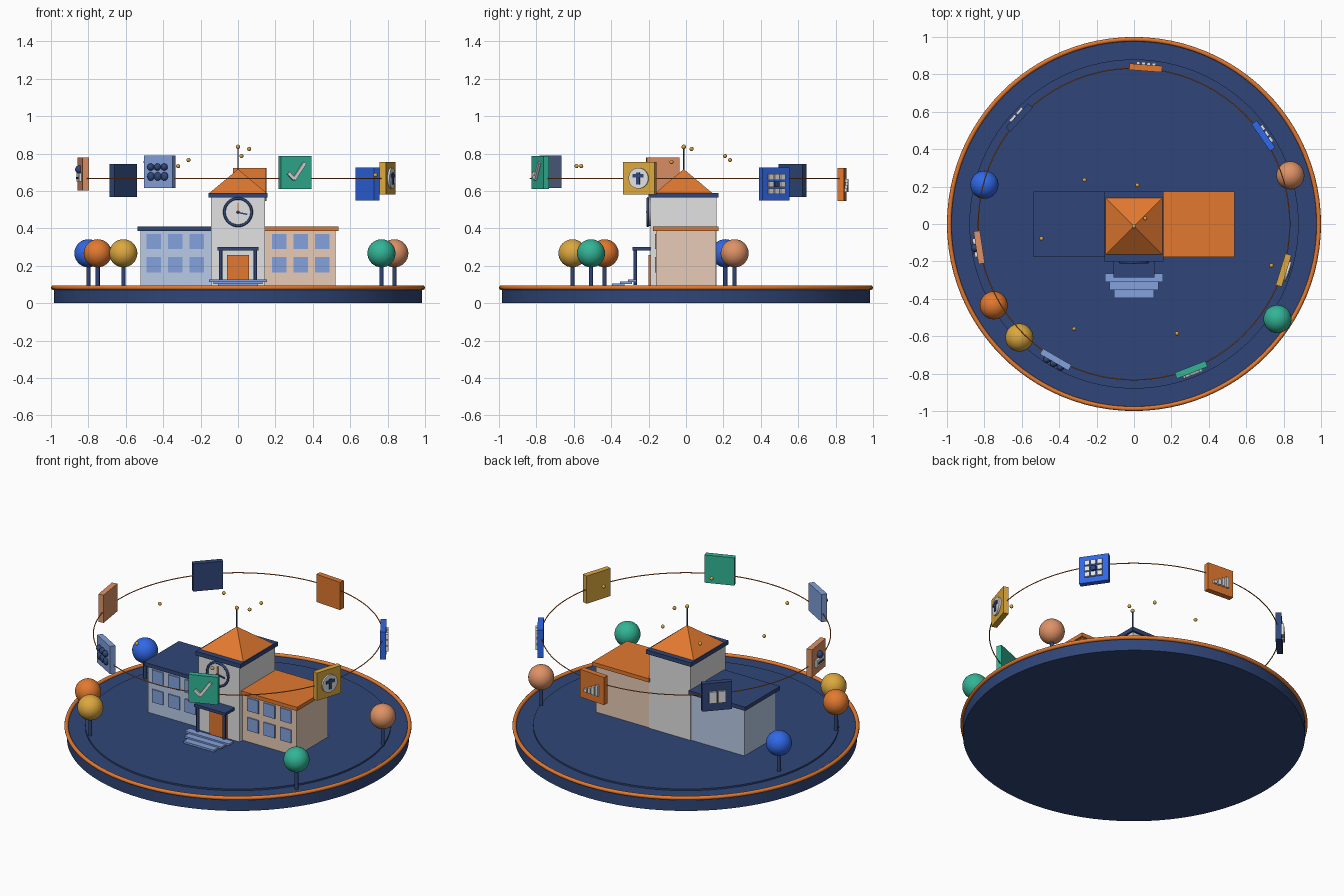
import bpy, math
from mathutils import Matrix, Vector

if "Cube" in bpy.data.objects:
    bpy.data.objects.remove(bpy.data.objects["Cube"])


def material(name, rgb):
    m = bpy.data.materials.new(name)
    lin = [(c / 255 / 12.92) if c < 11 else ((c / 255 + 0.055) / 1.055) ** 2.4 for c in rgb]
    m.diffuse_color = (*lin, 1)
    m.use_nodes = True
    m.node_tree.nodes["Principled BSDF"].inputs["Base Color"].default_value = m.diffuse_color
    return m


NAVY = material("navy", (48, 70, 120))
ORANGE = material("orange", (226, 121, 48))
BLUE = material("royal blue", (48, 104, 230))
TEAL = material("teal", (50, 180, 150))
GOLD = material("gold", (220, 168, 62))
COPPER = material("copper", (222, 146, 102))
SKY = material("periwinkle", (132, 162, 220))
WHITE = material("off white", (226, 226, 226))
PALE_BLUE = material("pale blue", (186, 204, 232))
PEACH = material("pale peach", (232, 204, 184))
ID = Matrix.Identity(4)


def finish(name, mat, m, smooth=False):
    o = bpy.context.object
    o.name = name
    o.data.materials.append(mat)
    if smooth:
        bpy.ops.object.shade_smooth_by_angle(angle=math.radians(40))
    o.matrix_world = m
    return o


def box(name, mat, x, y, z, frame=ID, tilt=0):
    """Box from (min, max) ranges, tilted about its own y axis."""
    bpy.ops.mesh.primitive_cube_add(size=1)
    c = Vector([(r[0] + r[1]) / 2 for r in (x, y, z)])
    s = [r[1] - r[0] for r in (x, y, z)]
    return finish(name, mat, frame @ Matrix.Translation(c)
                  @ Matrix.Rotation(tilt, 4, 'Y') @ Matrix.Diagonal((*s, 1)))


def disc(name, mat, r, depth, loc, frame=ID, facing=False, seg=32):
    """Cylinder standing on z, or facing -y."""
    bpy.ops.mesh.primitive_cylinder_add(vertices=seg, radius=r, depth=depth)
    rot = Matrix.Rotation(math.pi / 2, 4, 'X') if facing else ID
    return finish(name, mat, frame @ Matrix.Translation(loc) @ rot, True)


def ball(name, mat, r, loc, frame=ID, seg=16, scale=(1, 1, 1)):
    bpy.ops.mesh.primitive_uv_sphere_add(segments=seg, ring_count=seg // 2, radius=r)
    return finish(name, mat, frame @ Matrix.Translation(loc) @ Matrix.Diagonal((*scale, 1)), True)


def ring(name, mat, r, minor, loc, facing=False, seg=96):
    bpy.ops.mesh.primitive_torus_add(major_radius=r, minor_radius=minor,
                                     major_segments=seg, minor_segments=10)
    rot = Matrix.Rotation(math.pi / 2, 4, 'X') if facing else ID
    return finish(name, mat, Matrix.Translation(loc) @ rot, True)


# Round platform
disc("platform", NAVY, 0.985, 0.08, (0, 0, 0.04), seg=96)
disc("platform_lawn", NAVY, 0.88, 0.01, (0, 0, 0.085), seg=96)
ring("platform_rim", ORANGE, 0.988, 0.012, (0, 0, 0.083))

# Side wings with roofs and windows
for side, wall, roof, label in ((-1, PALE_BLUE, NAVY, "left"), (1, PEACH, ORANGE, "right")):
    def span(a, b):
        return sorted((side * a, side * b))
    box(label + "_wing", wall, span(0.14, 0.522), (-0.16, 0.158), (0.085, 0.388))
    box(label + "_wing_roof", roof, span(0.14, 0.538), (-0.176, 0.174), (0.386, 0.41))
    for cx in (0.22, 0.335, 0.45):
        for cz in (0.206, 0.33):
            box(label + "_window", SKY, span(cx - 0.039, cx + 0.039),
                (-0.167, -0.158), (cz - 0.041, cz + 0.041))

# Clock tower
box("tower", WHITE, (-0.145, 0.145), (-0.19, 0.163), (0.085, 0.566))
box("tower_cornice", NAVY, (-0.157, 0.157), (-0.2, 0.175), (0.564, 0.59))
bpy.ops.mesh.primitive_cone_add(vertices=4, radius1=0.153 * math.sqrt(2), depth=0.128)
finish("tower_roof", ORANGE, Matrix.Translation((0, -0.012, 0.653)) @ Matrix.Rotation(math.pi / 4, 4, 'Z'))
disc("flagpole", NAVY, 0.004, 0.13, (0, -0.012, 0.77), seg=10)
ball("flagpole_ball", GOLD, 0.012, (0, -0.012, 0.836))

# Clock
disc("clock_face", WHITE, 0.073, 0.012, (0, -0.196, 0.487), facing=True, seg=48)
ring("clock_ring", NAVY, 0.073, 0.007, (0, -0.204, 0.487), True, 48)
box("minute_hand", ORANGE, (-0.004, 0.004), (-0.208, -0.202), (0.487, 0.535))
box("hour_hand", NAVY, (0, 0.05), (-0.209, -0.202), (0.476, 0.484), tilt=0.2)
ball("clock_hub", NAVY, 0.008, (0, -0.205, 0.487))

# Entrance: door, porch and steps
box("door", ORANGE, (-0.06, 0.06), (-0.2, -0.188), (0.09, 0.258))
box("porch_roof", NAVY, (-0.11, 0.11), (-0.285, -0.188), (0.282, 0.3))
for s in (-1, 1):
    disc("porch_column", NAVY, 0.009, 0.185, (s * 0.093, -0.271, 0.19), seg=16)
for i, (w, y0, y1) in enumerate(((0.107, -0.395, -0.33), (0.13, -0.353, -0.29), (0.155, -0.31, -0.265))):
    z = 0.094 + i * 0.01
    box("step", SKY, (-w, w), (y0, y1), (z, z + 0.012))

# Round trees
for x, y, mat in ((-0.8, 0.21, BLUE), (-0.75, -0.435, ORANGE), (-0.613, -0.607, GOLD),
                  (0.836, 0.26, COPPER), (0.767, -0.508, TEAL)):
    disc("tree_trunk", NAVY, 0.011, 0.13, (x, y, 0.145), seg=12)
    ball("tree_crown", mat, 0.075, (x, y, 0.267), seg=32)

# Floating sparks
for p in ((-0.265, 0.235, 0.765), (0.018, 0.208, 0.787), (0.06, 0.03, 0.825), (-0.495, -0.078, 0.755),
          (0.735, -0.222, 0.685), (-0.32, -0.56, 0.733), (0.23, -0.585, 0.733)):
    ball("spark", GOLD, 0.011, p)

# Floating ring with picture cards facing outwards
ring("orbit_ring", ORANGE, 0.833, 0.003, (0, 0, 0.666), seg=128)
FRONT = (-0.03, -0.016)


def chart_icon(f):
    for i in range(4):
        x = -0.052 + i * 0.028
        box("chart_bar", WHITE, (x, x + 0.02), FRONT, (-0.04, -0.02 + i * 0.016), f)


def grid_icon(f):
    for i in (-1, 0, 1):
        for j in (-1, 0, 1):
            x, z = i * 0.038, j * 0.038
            box("grid_tile", NAVY if i == j == 0 else WHITE, (x - 0.015, x + 0.015),
                FRONT, (z - 0.015, z + 0.015), f)


def badge_icon(f):
    disc("badge", WHITE, 0.055, 0.012, (0, -0.022, 0), f, True)
    box("badge_bar", NAVY, (-0.03, 0.03), (-0.034, -0.026), (0.005, 0.023), f)
    box("badge_stem", NAVY, (-0.01, 0.01), (-0.034, -0.026), (-0.033, 0.03), f)


def check_icon(f):
    box("check_short", WHITE, (-0.055, -0.009), FRONT, (-0.027, -0.009), f, math.radians(45))
    box("check_long", WHITE, (-0.04, 0.07), FRONT, (-0.001, 0.017), f, math.radians(-55))


def people_icon(f):
    for x in (-0.042, 0, 0.042):
        ball("person_head", NAVY, 0.019, (x, -0.024, 0.025), f)
        ball("person_body", NAVY, 0.021, (x, -0.022, -0.025), f, scale=(1, 0.7, 1.1))


def screen_icon(f):
    box("screen_panel", WHITE, (-0.05, 0.05), FRONT, (-0.04, 0.005), f)
    ball("screen_dot", NAVY, 0.022, (0, -0.022, 0.025), f)
    box("screen_line", NAVY, (-0.03, 0.03), (-0.034, -0.028), (-0.026, -0.014), f)


def book_icon(f):
    for s in (-1, 1):
        box("book_page", WHITE, sorted((s * 0.005, s * 0.048)), FRONT, (-0.036, 0.036), f)


cards = (("chart", ORANGE, 0.635, chart_icon), ("grid", BLUE, 0.637, grid_icon),
         ("badge", GOLD, 0.668, badge_icon), ("check", TEAL, 0.698, check_icon),
         ("people", SKY, 0.703, people_icon), ("screen", COPPER, 0.69, screen_icon),
         ("book", NAVY, 0.657, book_icon))
for i, (label, mat, z, icon) in enumerate(cards):
    a = math.radians(85.7 - i * 360 / 7)
    f = (Matrix.Translation((0.837 * math.cos(a), 0.837 * math.sin(a), z))
         @ Matrix.Rotation(a + math.pi / 2, 4, 'Z'))
    box(label + "_card", mat, (-0.088, 0.088), (-0.017, 0.017), (-0.088, 0.088), f)
    icon(f)
